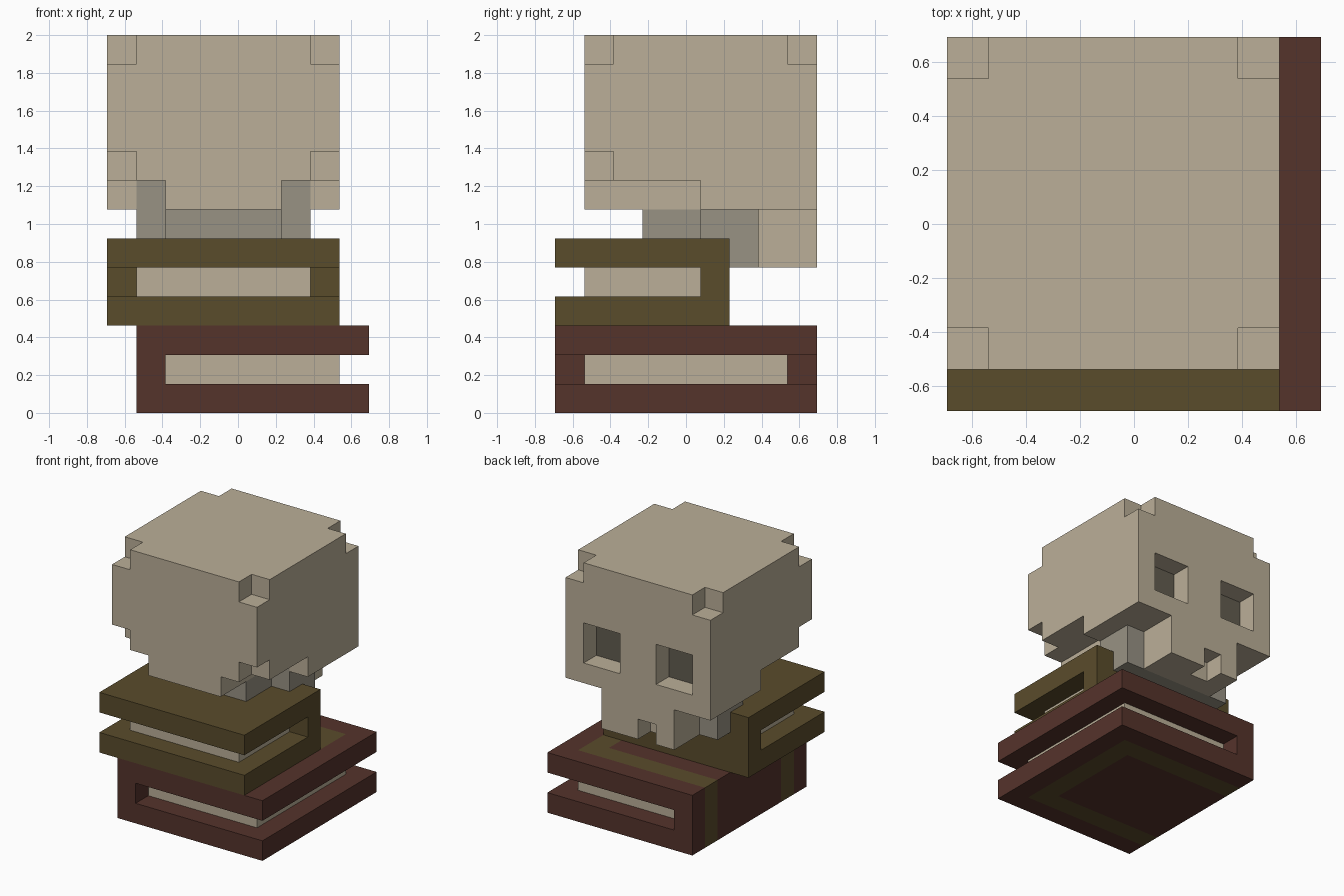
import bpy, bmesh
from mathutils import Vector

if "Cube" in bpy.data.objects:
    bpy.data.objects.remove(bpy.data.objects["Cube"], do_unlink=True)

UNIT = 2 / 13                      # edge of one block
ORIGIN = Vector((-4.5, -4.5, 0))   # corner of the block grid


def material(name, hex_code):
    def linear(c):
        return c / 12.92 if c <= 0.04045 else ((c + 0.055) / 1.055) ** 2.4
    rgb = [linear(v / 255) for v in bytes.fromhex(hex_code)]
    mat = bpy.data.materials.new(name)
    mat.use_nodes = True
    mat.diffuse_color = (*rgb, 1)
    bsdf = mat.node_tree.nodes["Principled BSDF"]
    bsdf.inputs["Base Color"].default_value = (*rgb, 1)
    bsdf.inputs["Roughness"].default_value = 0.9
    return mat


def box(i, j, k):
    """All blocks in the inclusive ranges along x, y and z."""
    return {(x, y, z) for x in range(i[0], i[1] + 1)
            for y in range(j[0], j[1] + 1) for z in range(k[0], k[1] + 1)}


bone = material("bone", "BBAF98")
grey = material("grey_bone", "989284")
dark = material("dark_socket", "625C50")
red = material("dark_red_cover", "55332B")
olive = material("olive_cover", "5A4C2B")

# Lower book: two boards and a spine on the -x side, with a band frame
lower_cover = (box((1, 8), (0, 8), (0, 0)) | box((1, 8), (0, 8), (2, 2))
               | box((1, 1), (0, 8), (1, 1)))
frame = box((1, 7), (1, 7), (0, 2)) - box((1, 6), (2, 6), (0, 2))
lower_bands = lower_cover & frame
lower_cover -= lower_bands
lower_pages = box((2, 7), (1, 7), (1, 1))

# Upper book: spine on the +y side
upper_cover = (box((0, 7), (0, 5), (3, 3)) | box((0, 7), (0, 5), (5, 5))
               | box((0, 7), (5, 5), (4, 4)))
upper_pages = box((1, 6), (1, 4), (4, 4))

# Skull: cranium with clipped corners, cheeks, upper jaw with a tooth gap
cranium = box((0, 7), (1, 8), (8, 12))
for x in (0, 7):
    cranium -= {(x, 1, 12), (x, 8, 12), (x, 1, 8)}
eye_sockets = set()
for x in (1, 5):
    cranium -= box((x, x + 1), (7, 8), (8, 9))
    eye_sockets |= box((x, x + 1), (7, 7), (8, 9))
skull_base = box((2, 5), (1, 4), (7, 7))
cheeks = box((0, 7), (5, 8), (7, 7)) - box((1, 6), (5, 6), (7, 7))
upper_jaw = box((2, 5), (7, 8), (5, 6)) - {(3, 8, 5)}
inner_jaw = (box((1, 6), (5, 6), (6, 7)) | box((1, 6), (6, 6), (5, 5))
             | box((2, 5), (3, 4), (6, 6)))

PARTS = [
    ("lower_book_cover", lower_cover, red),
    ("lower_book_bands", lower_bands, olive),
    ("lower_book_pages", lower_pages, bone),
    ("upper_book_cover", upper_cover, olive),
    ("upper_book_pages", upper_pages, bone),
    ("skull", cranium | skull_base | cheeks | upper_jaw, bone),
    ("eye_sockets", eye_sockets, dark),
    ("inner_jaw", inner_jaw, grey),
]
solid = set().union(*(cells for _, cells, _ in PARTS))


def build(name, cells, mat):
    """Skin the exposed sides of the blocks and merge flat areas."""
    bm = bmesh.new()
    for cell in sorted(cells):
        centre = Vector(cell) + Vector((0.5, 0.5, 0.5)) + ORIGIN
        for axis in range(3):
            for sign in (-1, 1):
                n = Vector((0, 0, 0))
                n[axis] = sign
                if tuple(int(c + d) for c, d in zip(cell, n)) in solid:
                    continue
                u = Vector((0, 0, 0))
                u[(axis + 1) % 3] = 1
                v = n.cross(u)
                ring = [n + u + v, n - u + v, n - u - v, n + u - v]
                bm.faces.new([bm.verts.new((centre + r / 2) * UNIT) for r in ring])
    bmesh.ops.remove_doubles(bm, verts=bm.verts, dist=UNIT / 100)
    bmesh.ops.dissolve_limit(bm, angle_limit=0.02, verts=bm.verts, edges=bm.edges)
    mesh = bpy.data.meshes.new(name)
    bm.to_mesh(mesh)
    bm.free()
    mesh.materials.append(mat)
    bpy.context.collection.objects.link(bpy.data.objects.new(name, mesh))


for part in PARTS:
    build(*part)
